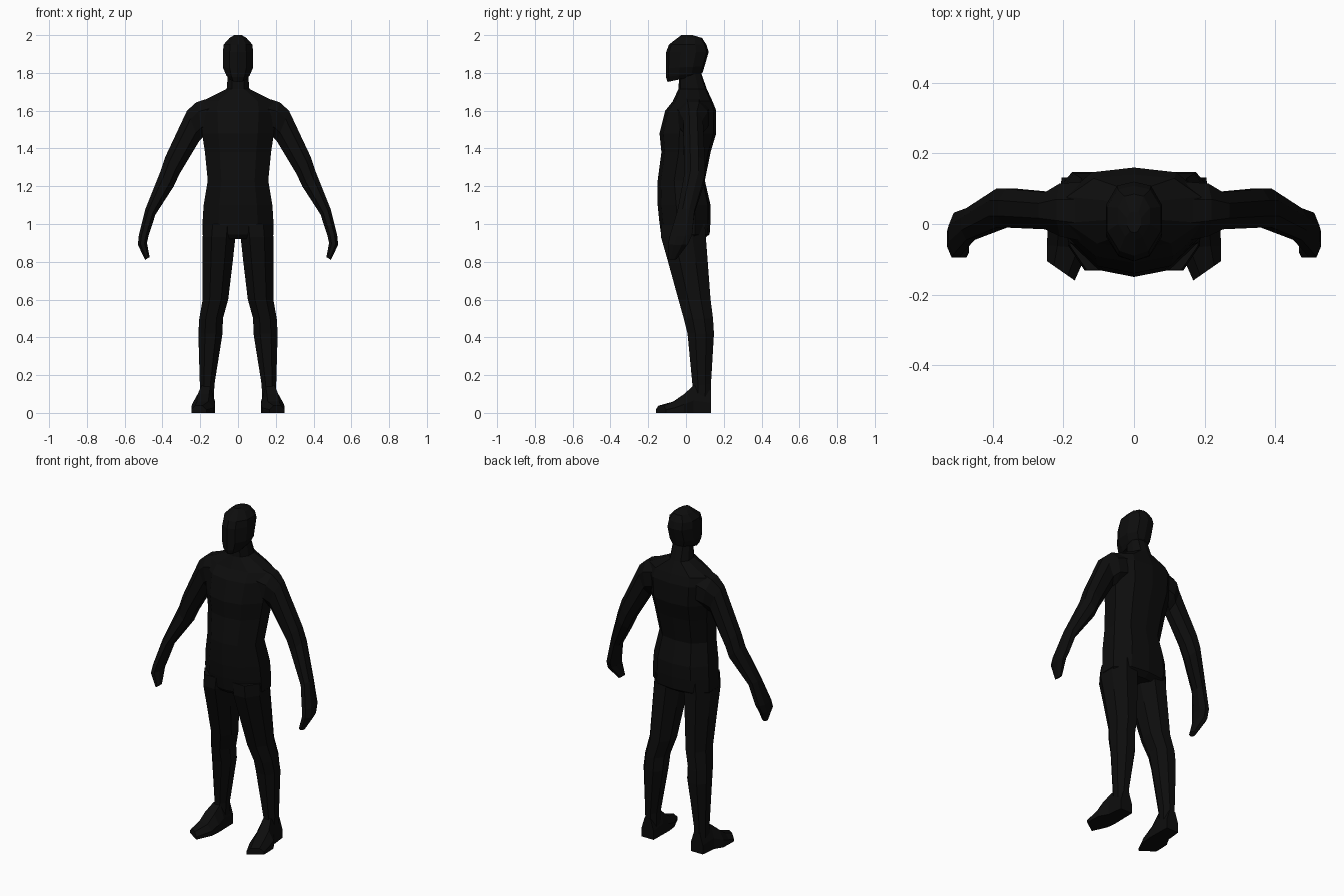
import bpy, bmesh

black = bpy.data.materials.new("near black")
black.diffuse_color = (0.004, 0.004, 0.004, 1)

# Cross-sections: u runs side to side, v runs front (-1) to back (1)
BODY = [(0, -1), (.55, -.86), (1, -.3), (1, .4), (.6, .9),
        (0, 1), (-.6, .9), (-1, .4), (-1, -.3), (-.55, -.86)]
LIMB = [(.45, -1), (1, -.4), (1, .4), (.45, 1),
        (-.45, 1), (-1, .4), (-1, -.4), (-.45, -1)]


def loft(name, rings, mirrored=False):
    """Skin a list of point rings with quads and cap both ends."""
    bm = bmesh.new()
    loops = [[bm.verts.new(p) for p in ring] for ring in rings]
    n = len(loops[0])
    for a, b in zip(loops, loops[1:]):
        for i in range(n):
            j = (i + 1) % n
            bm.faces.new((a[i], a[j], b[j], b[i]))
    bm.faces.new(loops[0])
    bm.faces.new(loops[-1])
    bmesh.ops.recalc_face_normals(bm, faces=bm.faces)
    mesh = bpy.data.meshes.new(name)
    bm.to_mesh(mesh)
    bm.free()
    mesh.materials.append(black)
    obj = bpy.data.objects.new(name, mesh)
    bpy.context.collection.objects.link(obj)
    if mirrored:
        obj.modifiers.new("mirror", 'MIRROR')
    return obj


def section(shape, x0, z0, x1, z1, front, back, tilt=0):
    """Ring spanning (x0,z0)-(x1,z1) sideways and front-back in y."""
    pts = []
    for u, v in shape:
        t = (u + 1) / 2
        pts.append((x0 + (x1 - x0) * t,
                    front + (back - front) * (v + 1) / 2,
                    z0 + (z1 - z0) * t + tilt * v))
    return pts


def column(w, z, front, back, tilt=0):
    return section(BODY, -w, z, w, z, front, back, tilt)


# Torso with neck: half width, height, front, back
loft("torso", [column(*r) for r in [
    (.17, .92, -.11, .09),
    (.188, .945, -.132, .125),
    (.187, 1.02, -.142, .13),
    (.182, 1.1, -.15, .13),
    (.16, 1.23, -.15, .10),
    (.175, 1.38, -.13, .13),
    (.19, 1.48, -.14, .16),
    (.2, 1.6, -.11, .16),
    (.19, 1.65, -.07, .14),
    (.06, 1.715, -.04, .11),
    (.053, 1.8, -.035, .08)]])

# Head: last value slopes the jaw upwards to the back
loft("head", [column(*r) for r in [
    (.045, 1.77, -.098, .07, .018),
    (.062, 1.79, -.106, .088, .012),
    (.08, 1.83, -.106, .098, .005),
    (.08, 1.91, -.105, .12),
    (.076, 1.95, -.09, .108),
    (.045, 1.985, -.045, .085),
    (.02, 2.0, -.025, .035)]])

# Arm and hand: outer x,z, inner x,z, front, back
loft("arm", [section(LIMB, *r) for r in [
    (.14, 1.67, .14, 1.47, -.05, .12),
    (.22, 1.645, .185, 1.46, -.035, .115),
    (.27, 1.6, .205, 1.44, -.015, .09),
    (.385, 1.355, .31, 1.265, -.01, .1),
    (.41, 1.28, .34, 1.2, -.01, .1),
    (.49, 1.08, .437, 1.05, -.045, .045),
    (.525, .94, .473, .94, -.085, .032),
    (.53, .89, .482, .9, -.095, .01),
    (.492, .81, .468, .825, -.095, -.05)]], True)


# Leg: inner x, outer x, height, front, back
loft("leg", [section(LIMB, a, z, b, z, f, k) for a, b, z, f, k in [
    (.008, .182, 1.0, -.13, .1),
    (.014, .187, .93, -.132, .105),
    (.028, .187, .8, -.095, .115),
    (.052, .187, .6, -.04, .13),
    (.08, .205, .5, -.012, .143),
    (.082, .21, .42, .008, .148),
    (.125, .202, .15, .034, .132),
    (.128, .2, .06, .034, .13)]], True)


# Foot: inner x,y, outer x,y, height
def foot_section(xi, yi, xo, yo, h):
    w, d = xo - xi, yo - yi
    return [(xi + w * t, yi + d * t, h * k) for t, k in
            [(0, 0), (1, 0), (1, .45), (.75, 1), (.25, 1), (0, .45)]]


loft("foot", [foot_section(*r) for r in [
    (.125, .132, .205, .132, .12),
    (.123, .04, .215, .04, .145),
    (.122, -.01, .244, -.01, .1),
    (.128, -.07, .247, -.06, .06),
    (.168, -.16, .247, -.105, .038)]], True)
